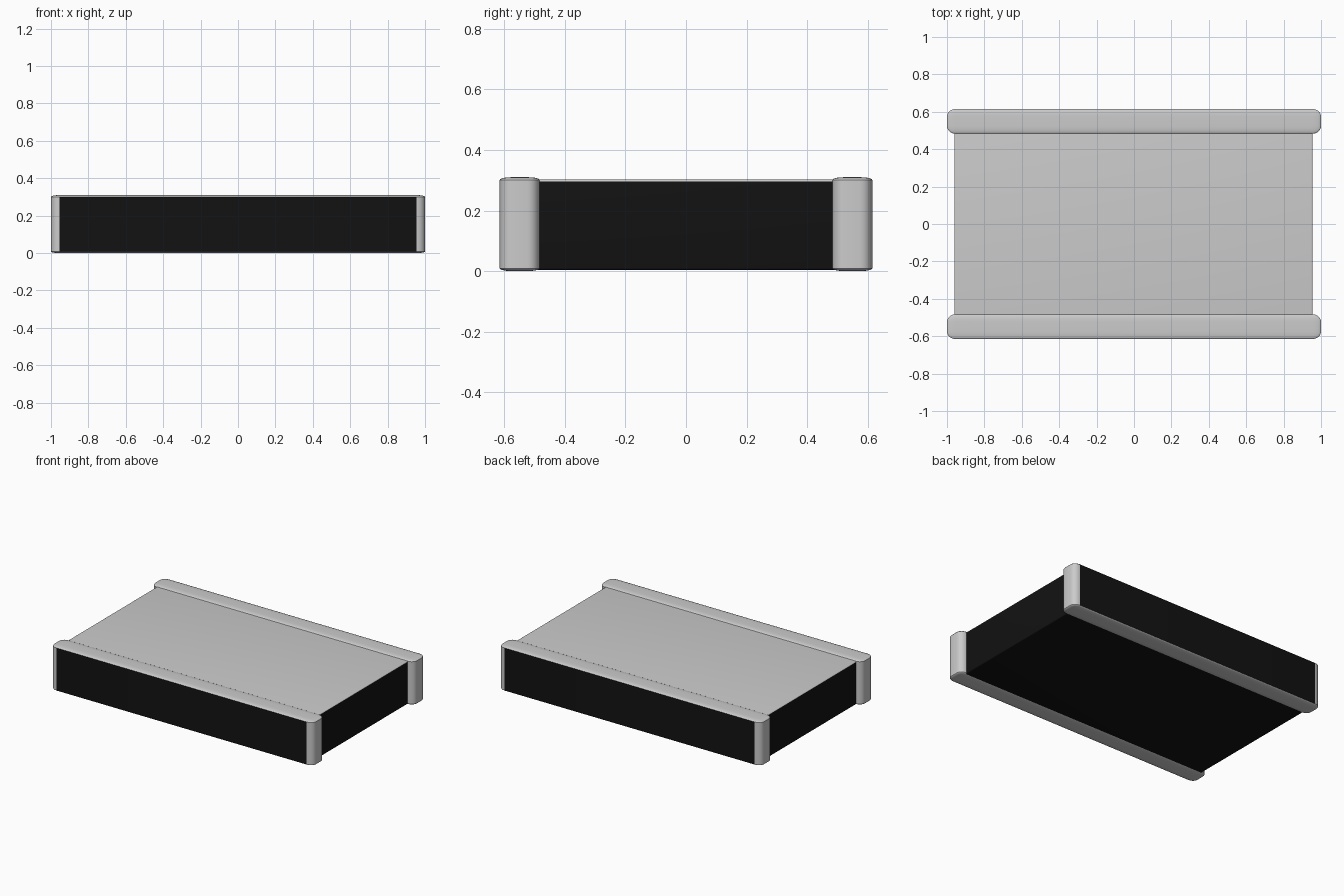
import bpy, bmesh
from mathutils import Vector

if "Cube" in bpy.data.objects:
    bpy.data.objects.remove(bpy.data.objects["Cube"])

grey = bpy.data.materials.new("grey")
grey.diffuse_color = (0.6, 0.6, 0.6, 1)
grey.use_nodes = True
grey.node_tree.nodes["Principled BSDF"].inputs["Base Color"].default_value = grey.diffuse_color
black = bpy.data.materials.new("black")
black.diffuse_color = (0.006, 0.006, 0.006, 1)
black.use_nodes = True
black.node_tree.nodes["Principled BSDF"].inputs["Base Color"].default_value = black.diffuse_color


def rounded_box(name, lo, hi, radii, is_black):
    """Box with a different edge rounding along each axis; is_black(normal) picks dark faces."""
    lo, hi, r = Vector(lo), Vector(hi), Vector(radii)
    size, mid = hi - lo, (hi + lo) / 2
    bm = bmesh.new()
    bmesh.ops.create_cube(bm, size=1)
    # bevel in a space where every radius is 1, then scale to the real size
    for v in bm.verts:
        v.co = Vector(v.co[i] * size[i] / r[i] for i in range(3))
    bmesh.ops.bevel(bm, geom=bm.edges[:], offset=1, segments=5, profile=0.5,
                    affect='EDGES', clamp_overlap=True)
    for v in bm.verts:
        v.co = Vector(v.co[i] * r[i] + mid[i] for i in range(3))
    bm.normal_update()
    for f in bm.faces:
        f.smooth = True
        f.material_index = 1 if is_black(f.normal) else 0
    me = bpy.data.meshes.new(name)
    bm.to_mesh(me)
    bm.free()
    me.materials.append(grey)
    me.materials.append(black)
    ob = bpy.data.objects.new(name, me)
    bpy.context.collection.objects.link(ob)
    bpy.context.view_layer.objects.active = ob
    ob.select_set(True)
    bpy.ops.object.shade_smooth_by_angle(angle=0.6)
    ob.select_set(False)
    return ob


# central slab: grey top, dark sides and underside
rounded_box("slab", (-0.96, -0.5, 0.004), (0.955, 0.5, 0.302),
            (0.008, 0.008, 0.006), lambda n: n.z < 0.2)

# rounded side rails with a dark outer panel
for name, s in (("front_rail", -1), ("back_rail", 1)):
    y = sorted((s * 0.483, s * 0.615))
    rounded_box(name, (-1, y[0], 0), (1, y[1], 0.31),
                (0.045, 0.04, 0.009), lambda n, s=s: n.y * s > 0.999)
